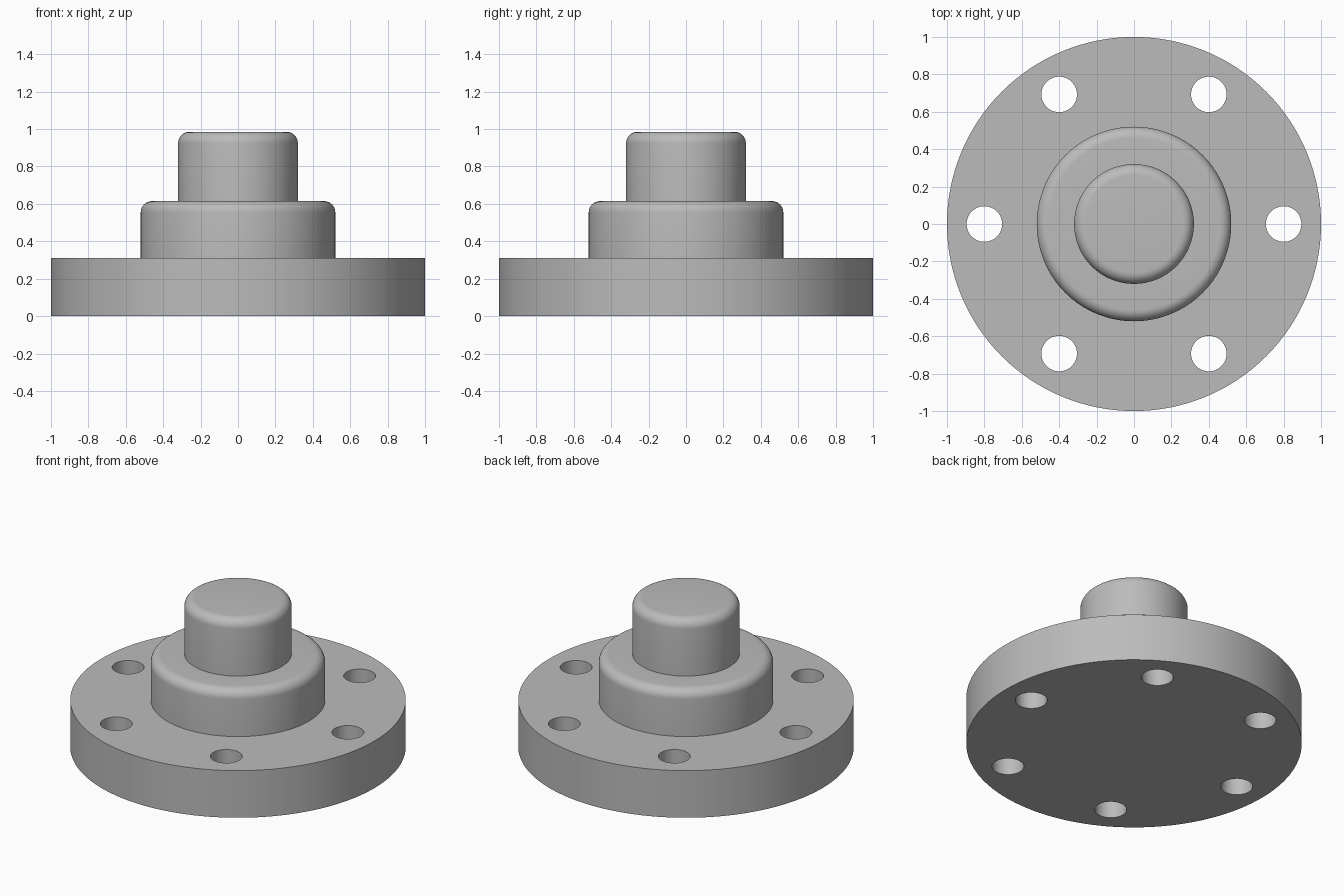
import bpy, bmesh
from math import cos, sin, pi, radians
from mathutils import Matrix, Vector

SEGMENTS = 128

cube = bpy.data.objects.get("Cube")
if cube:
    bpy.data.objects.remove(cube, do_unlink=True)

grey = bpy.data.materials.new("plain grey")
grey.use_nodes = True
grey.diffuse_color = (0.5, 0.5, 0.5, 1)
grey.node_tree.nodes["Principled BSDF"].inputs["Base Color"].default_value = (0.5, 0.5, 0.5, 1)


def make_object(name, bm):
    mesh = bpy.data.meshes.new(name)
    bmesh.ops.recalc_face_normals(bm, faces=bm.faces)
    bm.to_mesh(mesh)
    bm.free()
    mesh.materials.append(grey)
    obj = bpy.data.objects.new(name, mesh)
    bpy.context.collection.objects.link(obj)
    return obj


def rounded_rim(radius, top, fillet, steps=8):
    """Profile points of a quarter-round edge, from the wall up to the top."""
    return [(radius - fillet + fillet * cos(a), top - fillet + fillet * sin(a))
            for a in (pi / 2 * i / steps for i in range(steps + 1))]


# Stepped body: bolt flange, hub and boss turned from one profile
flange_r, flange_top = 1.0, 0.31
hub_r, hub_top = 0.52, 0.615
boss_r, boss_top = 0.32, 0.985
profile = [(flange_r, 0), (flange_r, flange_top), (hub_r, flange_top)]
profile += rounded_rim(hub_r, hub_top, 0.06)
profile += [(boss_r, hub_top)]
profile += rounded_rim(boss_r, boss_top, 0.06)

bm = bmesh.new()
rings = []
for r, z in profile:
    rings.append([bm.verts.new((r * cos(2 * pi * i / SEGMENTS), r * sin(2 * pi * i / SEGMENTS), z))
                  for i in range(SEGMENTS)])
for low, high in zip(rings, rings[1:]):
    for i in range(SEGMENTS):
        j = (i + 1) % SEGMENTS
        bm.faces.new((low[i], low[j], high[j], high[i]))
bm.faces.new(rings[0][::-1])
bm.faces.new(rings[-1])
body = make_object("flanged_hub", bm)

# Six bolt holes through the flange
bm = bmesh.new()
for k in range(6):
    centre = Matrix.Rotation(radians(60 * k), 3, "Z") @ Vector((0.8, 0, flange_top / 2))
    bmesh.ops.create_cone(bm, cap_ends=True, segments=64, radius1=0.095, radius2=0.095,
                          depth=0.6, matrix=Matrix.Translation(centre))
cutter = make_object("bolt_hole_cutter", bm)
cutter.hide_render = True

holes = body.modifiers.new("bolt holes", "BOOLEAN")
holes.operation = "DIFFERENCE"
holes.solver = "EXACT"
holes.object = cutter

bpy.ops.object.select_all(action="DESELECT")
bpy.context.view_layer.objects.active = body
body.select_set(True)
bpy.ops.object.modifier_apply(modifier=holes.name)
bpy.data.objects.remove(cutter, do_unlink=True)
bpy.ops.object.shade_smooth_by_angle(angle=radians(30))
